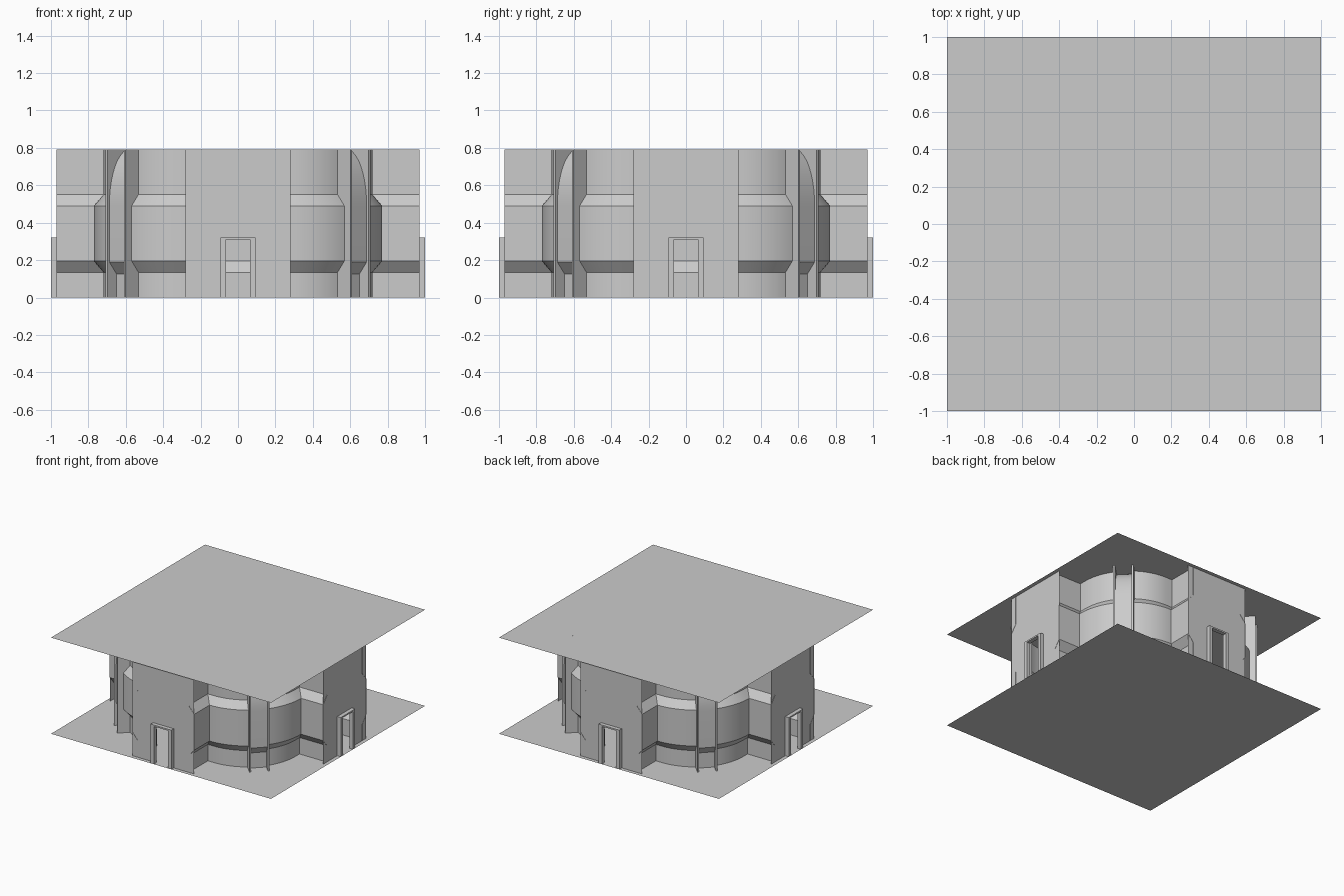
import bpy, bmesh, math
from mathutils import Matrix, Vector

if "Cube" in bpy.data.objects:
    bpy.data.objects.remove(bpy.data.objects["Cube"])

H = 0.79                      # ceiling height
C, R = 0.28, 0.44             # corner alcove centre and radius
FIN = 0.063                   # half width of the diagonal niche
# wall profile: height, outward bulge
BANDS = [(0, 0), (0.135, 0), (0.195, 0.05), (0.49, 0.05), (0.55, 0), (H, 0)]


def finish(bm, name, smooth=False):
    bmesh.ops.remove_doubles(bm, verts=bm.verts, dist=1e-5)
    bmesh.ops.recalc_face_normals(bm, faces=bm.faces)
    me = bpy.data.meshes.new(name)
    bm.to_mesh(me)
    bm.free()
    if smooth:
        me.shade_smooth()
        me.set_sharp_from_angle(angle=math.radians(25))
    ob = bpy.data.objects.new(name, me)
    bpy.context.collection.objects.link(ob)
    return ob


def loft(bm, rows, fn=lambda p: p):
    """Skin a list of equally long point rows."""
    grid = [[bm.verts.new(fn(Vector(p))) for p in row] for row in rows]
    for a, b in zip(grid, grid[1:]):
        for i in range(len(a) - 1):
            bm.faces.new((a[i], a[i + 1], b[i + 1], b[i]))


def prism(bm, outline, depth, fn):
    """Polygon extruded along a vector, or a single face if depth is None."""
    f = bm.faces.new([bm.verts.new(fn(Vector(p))) for p in outline])
    if depth is not None:
        d = fn(Vector(depth)) - fn(Vector((0, 0, 0)))
        ret = bmesh.ops.extrude_face_region(bm, geom=[f], use_keep_orig=True)
        vs = [e for e in ret['geom'] if isinstance(e, bmesh.types.BMVert)]
        bmesh.ops.translate(bm, verts=vs, vec=d)


def turn(deg):
    m = Matrix.Rotation(math.radians(deg), 3, 'Z')
    return lambda p: m @ p


# floor and ceiling sheets
for name, z in (("floor", 0), ("ceiling", H)):
    bm = bmesh.new()
    prism(bm, [(-1, -1, z), (1, -1, z), (1, 1, z), (-1, 1, z)], None, turn(0))
    finish(bm, name)


# one eighth of the banded wall: arm side, then alcove arc up to the niche
def wall_row(z, b):
    arm = 0.23 + b
    row = [(0.97, arm, z), (0.72 + b, arm, z)]
    r = R + b
    end = math.pi / 4 - math.asin(FIN / r)
    for i in range(11):
        a = end * i / 10
        row.append((C + r * math.cos(a), C + r * math.sin(a), z))
    return row


bm = bmesh.new()
rows = [wall_row(z, b) for z, b in BANDS]
for k in range(4):
    rot = turn(90 * k)
    loft(bm, rows, rot)
    loft(bm, rows, lambda p: rot(Vector((p.y, p.x, p.z))))
finish(bm, "banded_walls", True)

# diagonal niches: curved back panel between two thin fins
niche = [(0.855, 0), (0.855, 0.125), (0.91, 0.19), (0.91, 0.49)]
niche += [(0.76 + 0.15 * math.cos(a), 0.49 + 0.30 * math.sin(a))
          for a in [math.radians(80 * i / 9) for i in range(1, 10)]]
niche[-1] = (niche[-1][0], H)
panels, fins = bmesh.new(), bmesh.new()
for k in range(4):
    rot = turn(45 + 90 * k)
    loft(panels, [[(r, -FIN, z), (r, FIN, z)] for r, z in niche], rot)
    for y in (-FIN - 0.013, FIN):
        prism(fins, [(0.80, y, 0), (0.925, y, 0), (0.925, y, H), (0.80, y, H)],
              (0, 0.013, 0), rot)
finish(panels, "niche_panels", True)
finish(fins, "niche_fins")

# end walls with door openings, and door frames
ends, frames = bmesh.new(), bmesh.new()
for k in range(4):
    rot = turn(90 * k)
    prism(ends, [(0.968, y, z) for y, z in (
        (-0.28, 0), (-0.28, H), (0.28, H), (0.28, 0),
        (0.065, 0), (0.065, 0.31), (-0.065, 0.31), (-0.065, 0))], None, rot)
    prism(frames, [(0.966, y, z) for y, z in (
        (-0.094, 0), (-0.094, 0.322), (0.094, 0.322), (0.094, 0),
        (0.065, 0), (0.065, 0.31), (-0.065, 0.31), (-0.065, 0))],
        (0.034, 0, 0), rot)
finish(ends, "end_walls")
finish(frames, "door_frames")

# central column: waisted drum with a flat pier facing each door
bm = bmesh.new()
loft(bm, [[((0.37 - b) * math.cos(a), (0.37 - b) * math.sin(a), z)
           for a in [math.tau * i / 48 for i in range(49)]] for z, b in BANDS])
finish(bm, "column", True)
bm = bmesh.new()
for k in range(4):
    loft(bm, [[(0.22, -0.085, z), (0.38 - b, -0.085, z),
               (0.38 - b, 0.085, z), (0.22, 0.085, z)] for z, b in BANDS],
         turn(90 * k))
finish(bm, "column_piers")
